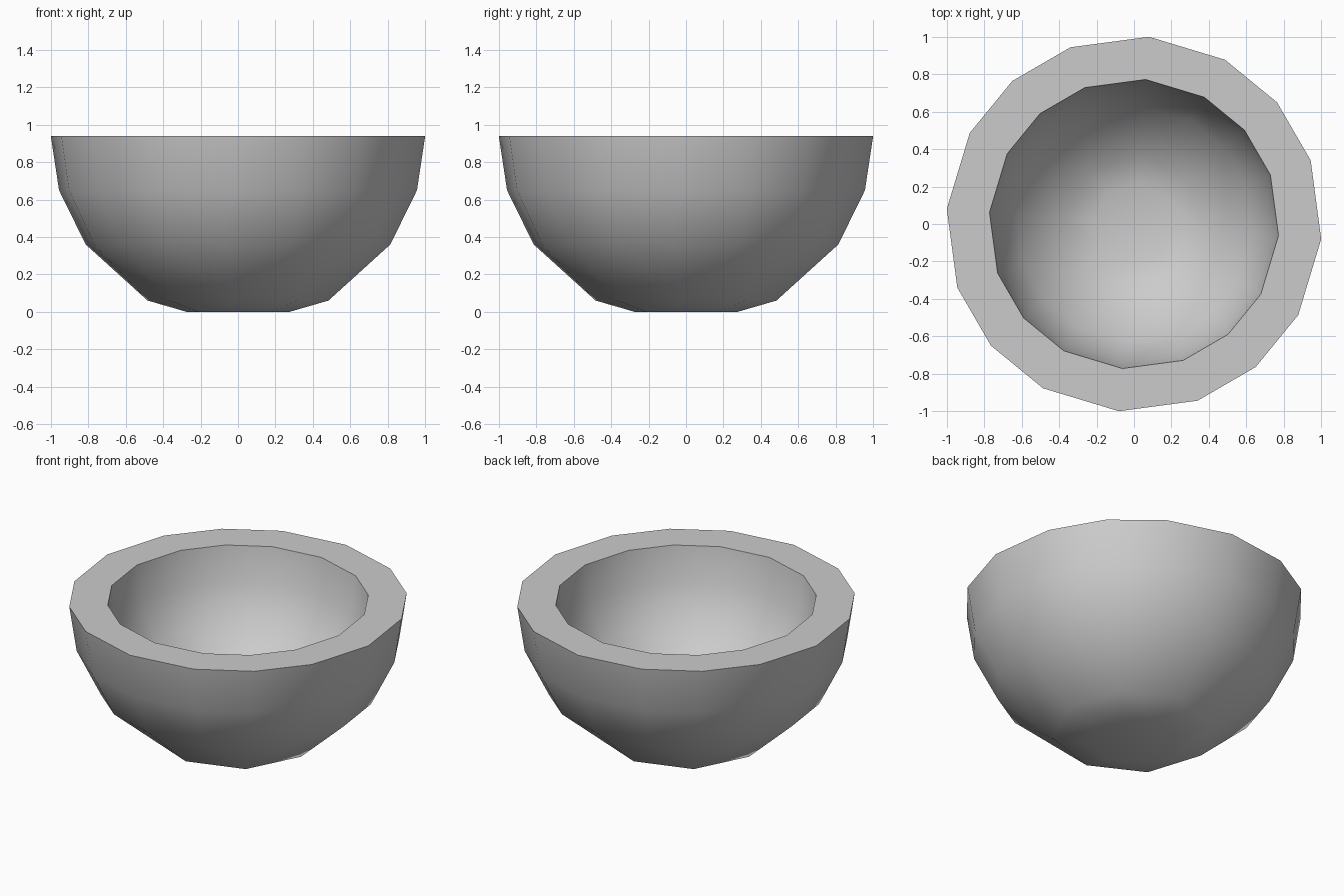
import bpy, bmesh, math

if "Cube" in bpy.data.objects:
    bpy.data.objects.remove(bpy.data.objects["Cube"])

TOP = 0.94          # rim height
INNER = 0.772       # inner shell scale about the rim centre
# (radius, z) of the 16-sided rings, then of the 8-sided base rings
RINGS16 = [(1.004, 0.94), (0.96, 0.65), (0.817, 0.36)]
RINGS8 = [(0.485, 0.06), (0.277, 0.0)]
# four-way symmetric, slightly uneven side spacing
ANGLES = [math.radians(90 * q + a - 4.6) for q in range(4) for a in (0, 24.4, 45, 65.6)]

bm = bmesh.new()


def ring(radius, z, angles, s):
    return [bm.verts.new((s * radius * math.cos(a), s * radius * math.sin(a),
                          TOP + s * (z - TOP))) for a in angles]


def bridge(a, b):
    n = len(a)
    for i in range(n):
        bm.faces.new((a[i], b[i], b[(i + 1) % n], a[(i + 1) % n]))


def shell(s):
    big = [ring(r, z, ANGLES, s) for r, z in RINGS16]
    small = [ring(r, z, ANGLES[::2], s) for r, z in RINGS8]
    for a, b in zip(big, big[1:]):
        bridge(a, b)
    # step from 16 sides down to 8
    o, n = big[-1], small[0]
    for j in range(8):
        k, m = 2 * j, (j + 1) % 8
        bm.faces.new((o[k], n[j], o[k + 1]))
        bm.faces.new((o[k + 1], n[j], n[m]))
        bm.faces.new((o[k + 1], n[m], o[(k + 2) % 16]))
    bridge(small[0], small[1])
    bm.faces.new(small[1])
    return big[0]


# outer wall, inner wall and flat rim
outer = shell(1.0)
inner = shell(INNER)
bridge(outer, inner)
bmesh.ops.recalc_face_normals(bm, faces=bm.faces)

mesh = bpy.data.meshes.new("bowl")
bm.to_mesh(mesh)
bm.free()
bowl = bpy.data.objects.new("bowl", mesh)
bpy.context.collection.objects.link(bowl)
bpy.context.view_layer.objects.active = bowl
bowl.select_set(True)
bpy.ops.object.shade_smooth_by_angle(angle=math.radians(50))
